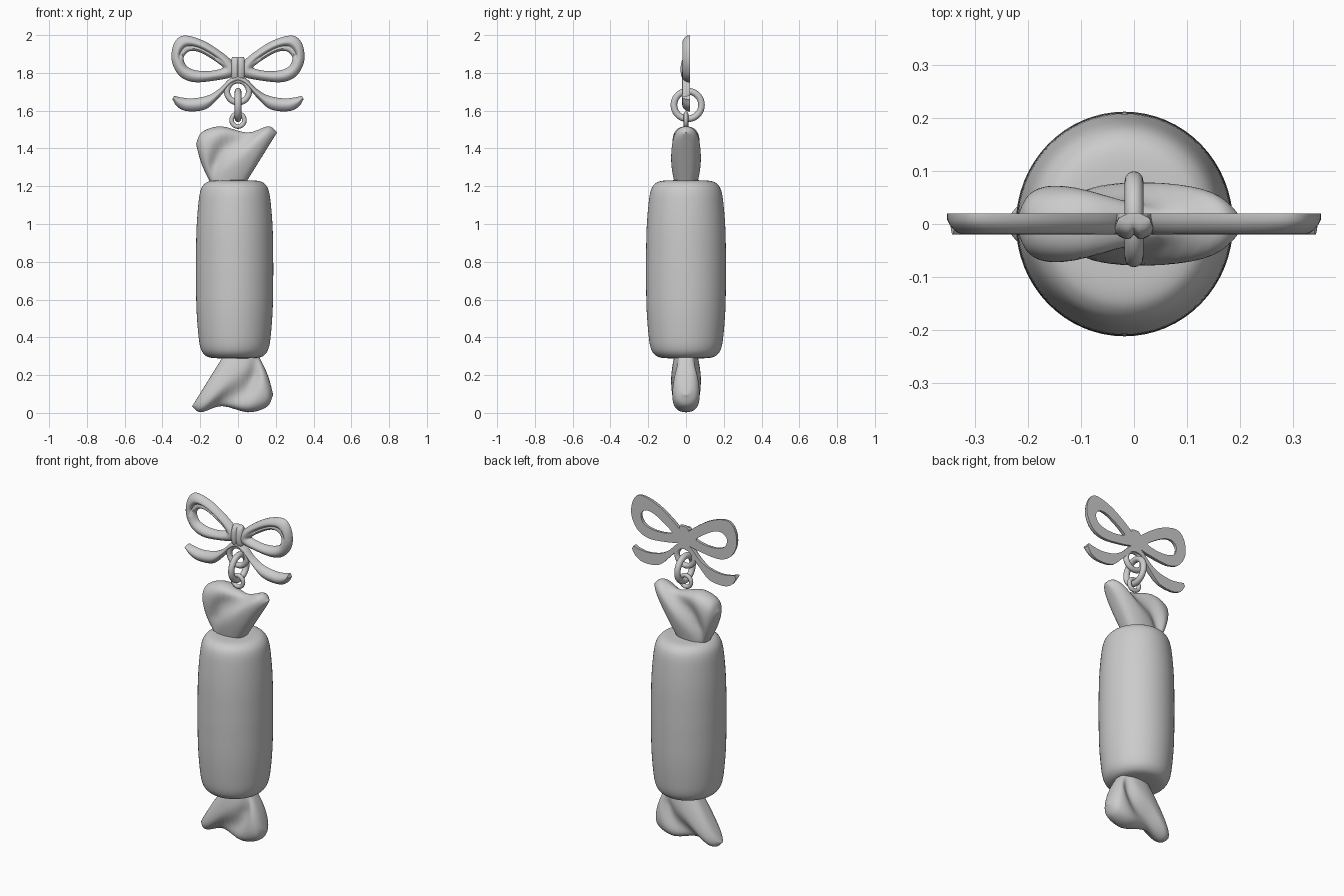
import bpy, bmesh, math
from mathutils import Vector

if "Cube" in bpy.data.objects:
    bpy.data.objects.remove(bpy.data.objects["Cube"])

CX = -0.018          # centre line of the sweet
MID_Z = 0.76


def spline(pts, n, closed=False):
    """Catmull-Rom through 2D points, n samples per span."""
    p = [Vector(q) for q in pts]
    if closed:
        p = [p[-1]] + p + p[:2]
    else:
        p = [2 * p[0] - p[1]] + p + [2 * p[-1] - p[-2]]
    out = []
    for i in range(1, len(p) - 2):
        a, b, c, d = p[i - 1:i + 3]
        for k in range(n):
            t = k / n
            out.append(0.5 * (2 * b + (c - a) * t + (2 * a - 5 * b + 4 * c - d) * t * t
                              + (3 * b - a - 3 * c + d) * t ** 3))
    if not closed:
        out.append(p[-2])
    return out


def skin(name, rings, closed=False, angle=50):
    """Join equal closed rings of points into a smooth solid."""
    bm = bmesh.new()
    vs = [[bm.verts.new(p) for p in r] for r in rings]
    m = len(vs[0])
    for i in range(len(vs) if closed else len(vs) - 1):
        a, b = vs[i], vs[(i + 1) % len(vs)]
        for j in range(m):
            bm.faces.new((a[j], a[(j + 1) % m], b[(j + 1) % m], b[j]))
    if not closed:
        bm.faces.new(vs[0])
        bm.faces.new(vs[-1])
    bmesh.ops.recalc_face_normals(bm, faces=bm.faces)
    me = bpy.data.meshes.new(name)
    bm.to_mesh(me)
    bm.free()
    ob = bpy.data.objects.new(name, me)
    bpy.context.collection.objects.link(ob)
    smooth(ob, angle)
    return ob


def smooth(ob, angle=50):
    bpy.ops.object.select_all(action='DESELECT')
    bpy.context.view_layer.objects.active = ob
    ob.select_set(True)
    bpy.ops.object.shade_smooth_by_angle(angle=math.radians(angle))


# sweet body: lathed barrel with soft shoulders
half = spline([(0.212, 0), (0.209, 0.2), (0.199, 0.34), (0.187, 0.415),
               (0.165, 0.452), (0.13, 0.468), (0.06, 0.472)], 5)
profile = [(r, -z) for r, z in reversed(half[1:])] + [(r, z) for r, z in half]
N = 64
skin("sweet_body", [[(CX + 0.205 / 0.212 * r * math.cos(2 * math.pi * k / N),
                      r * math.sin(2 * math.pi * k / N), MID_Z + z) for k in range(N)]
                    for r, z in profile])


# twisted wrapper ends: lens sections fanning out from a pinched neck
def wrapper(name, flip):
    tip = spline([(-0.222, 1.425), (-0.19, 1.487), (-0.09, 1.517), (0.05, 1.484),
                  (0.16, 1.517), (0.207, 1.485)], 12)

    def tip_at(u):
        f = u * (len(tip) - 1)
        i = min(int(f), len(tip) - 2)
        return tip[i].lerp(tip[i + 1], f - i)

    rings, rows, cols = [], 28, 64
    for i in range(rows + 1):
        v = math.sin(i / rows * math.pi / 2)
        ring = []
        for k in range(cols):
            a = 2 * math.pi * k / cols
            u = 0.5 - 0.5 * math.cos(a)
            p = Vector((-0.135 + 0.165 * u, 1.20)).lerp(tip_at(u), v)
            p.x -= 0.012 * math.sin(math.pi * v) * (1 - u)
            h = 0.058 + 0.024 * math.sin(math.pi * min(v * 0.8, 1))
            h *= max(0.0, 1 - v ** 12) ** 0.5
            valley = 0.08 + 0.56 * v
            h *= 1 - 0.45 * math.exp(-((u - valley) / 0.13) ** 2) * min(1, v * 2.5)
            s = math.sin(a)
            y = math.copysign(abs(s) ** 0.65, s) * h if abs(s) > 1e-6 else 0
            x, z = p
            if flip:
                x, z = 2 * CX - x, 2 * MID_Z - z
            ring.append((x, y, z))
        rings.append(ring)
    ob = skin(name, rings, angle=80)
    bm = bmesh.new()
    bm.from_mesh(ob.data)
    bmesh.ops.remove_doubles(bm, verts=bm.verts, dist=0.0003)
    bm.to_mesh(ob.data)
    bm.free()


wrapper("top_wrapper", False)
wrapper("bottom_wrapper", True)


# bow ribbons: flat back, domed front, mirrored left to right
def ribbon(name, edge_a, edge_b, closed, groove=0.0):
    A, B = spline(edge_a, 6, closed), spline(edge_b, 6, closed)
    rings = []
    for a, b in zip(A, B):
        ring = [(b.x, 0.02, b.y), (a.x, 0.02, a.y)]
        g = groove * min(1, max(0, (a.y - 1.86) / 0.06))
        for k in range(13):
            t = k / 12
            p = a.lerp(b, t)
            d = 0.012 + 0.028 * math.sin(math.pi * t) ** 0.7
            d -= g * math.exp(-((t - 0.68) / 0.12) ** 2)
            ring.append((p.x, 0.02 - d, p.y))
        rings.append(ring)
    ob = skin(name, rings, closed)
    ob.modifiers.new("mirror", 'MIRROR').use_mirror_merge = False


ribbon("bow_loops",
       [(0.02, 1.85), (0.125, 1.937), (0.22, 1.985), (0.30, 1.995), (0.343, 1.945),
        (0.35, 1.86), (0.31, 1.785), (0.24, 1.752), (0.14, 1.757), (0.02, 1.785)],
       [(0.085, 1.835), (0.14, 1.875), (0.205, 1.91), (0.255, 1.915), (0.285, 1.89),
        (0.285, 1.86), (0.265, 1.83), (0.215, 1.812), (0.15, 1.81), (0.09, 1.822)],
       True, 0.014)
ribbon("bow_tails",
       [(0.0, 1.80), (0.05, 1.765), (0.10, 1.715), (0.16, 1.68), (0.24, 1.665),
        (0.30, 1.67), (0.338, 1.679)],
       [(0.0, 1.75), (0.04, 1.735), (0.10, 1.67), (0.17, 1.608), (0.265, 1.597),
        (0.32, 1.62), (0.347, 1.66)], False)

# bow knot: two pleats with a groove between
knot = []
for i in range(17):
    a = math.pi * (i / 16 - 0.5)
    s = math.cos(a) ** 0.5 if 0 < i < 16 else 0.3
    z = 1.82 + 0.065 * math.sin(a)
    row = [(-0.037 * s, 0.02, z)]
    for k in range(17):
        x = -1 + k / 8
        d = 0.03 + 0.02 * (1 - x * x) ** 0.5 - 0.01 * math.exp(-(x / 0.15) ** 2)
        row.append((0.037 * x * (0.7 + 0.3 * s), 0.02 - d * s, z))
    row.append((0.037 * s, 0.02, z))
    knot.append(row)
skin("bow_knot", knot)


# hanging rings
def ring(name, loc, major, minor, rot):
    bpy.ops.mesh.primitive_torus_add(location=loc, rotation=rot, major_radius=major,
                                     minor_radius=minor, major_segments=48, minor_segments=16)
    bpy.context.object.name = name
    smooth(bpy.context.object)


FACE_FRONT, FACE_SIDE = (math.pi / 2, 0, 0), (0, math.pi / 2, 0)
ring("bow_ring", (0, 0.002, 1.702), 0.058, 0.016, FACE_FRONT)
ring("link_ring", (0, 0.009, 1.63), 0.073, 0.0175, FACE_SIDE)
ring("wrapper_ring", (0, 0, 1.55), 0.034, 0.012, FACE_FRONT)
